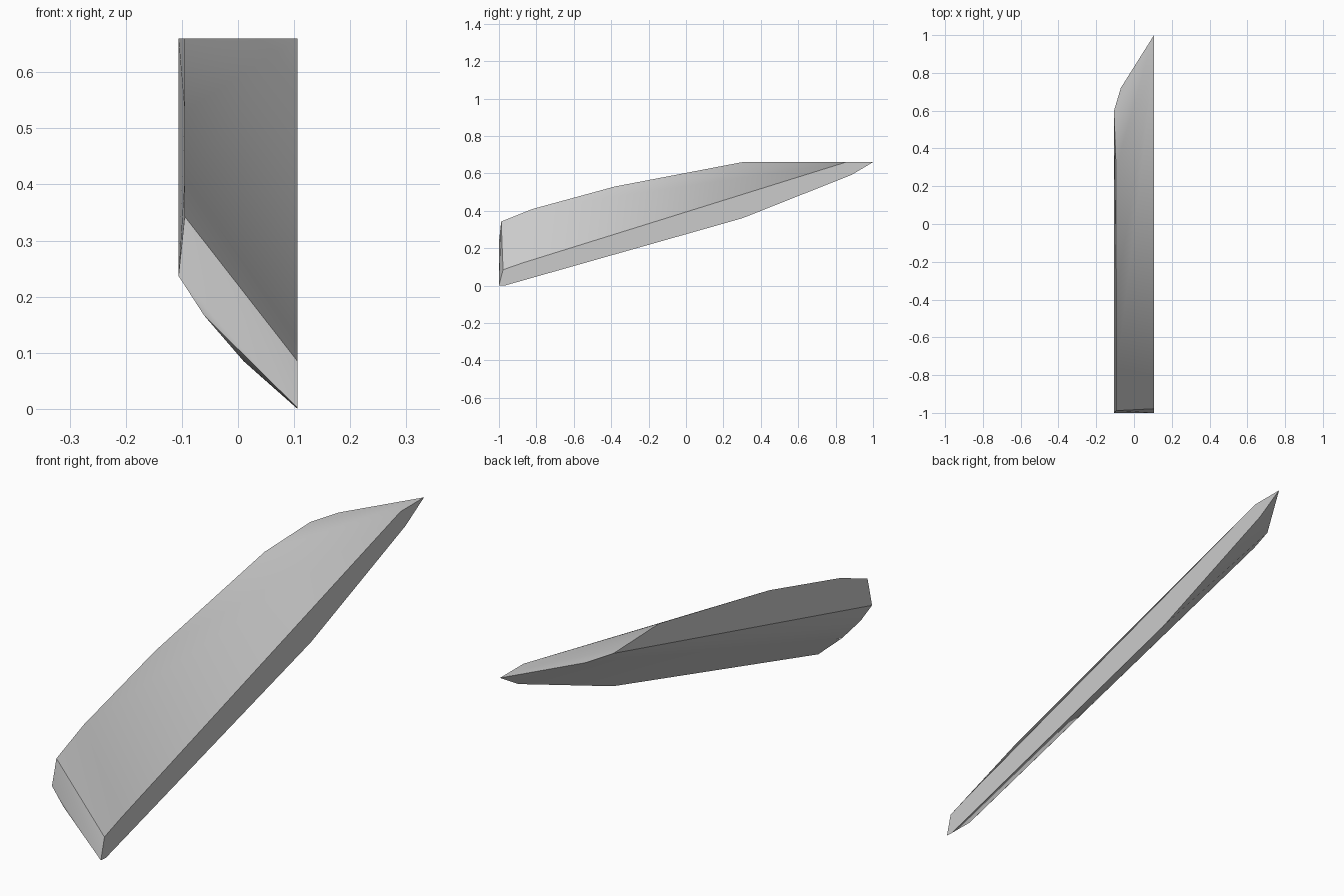
import bpy, bmesh, math

cube = bpy.data.objects.get("Cube")
if cube:
    bpy.data.objects.remove(cube, do_unlink=True)

HALF = 0.106   # half the width
TOP = 0.66     # height of the flat top

# Rim of the tall side, as (y, z), slightly inset from the outer wall
tall_rim = [(-HALF + 0.011, y, z) for y, z in
            [(-0.988, 0.343), (-0.82, 0.41), (-0.38, 0.53), (0.3, TOP)]]

# Outline of the flat wall on the low side, as (y, z)
flat_wall = [(HALF, y, z) for y, z in
             [(-0.978, 0.085), (-0.875, 0.121), (0.855, TOP), (1.0, TOP),
              (0.885, 0.592), (0.3, 0.36), (-0.97, 0.0), (-1.0, 0.002)]]

# Rounded keel at the front end, and where it meets the flat top
keel_front = [(-HALF, -1.0, 0.237), (-0.06, -0.995, 0.166), (0.01, -0.98, 0.085)]
keel_back = [(-HALF, 0.6, TOP), (-0.07, 0.72, TOP)]

# Convex shard wrapped around the outlines
bm = bmesh.new()
for p in tall_rim + flat_wall + keel_front + keel_back:
    bm.verts.new(p)
bmesh.ops.convex_hull(bm, input=bm.verts[:])
bmesh.ops.dissolve_limit(bm, angle_limit=math.radians(0.5),
                         verts=bm.verts[:], edges=bm.edges[:])
bmesh.ops.recalc_face_normals(bm, faces=bm.faces[:])

mesh = bpy.data.meshes.new("stone_shard")
bm.to_mesh(mesh)
bm.free()
shard = bpy.data.objects.new("stone_shard", mesh)
bpy.context.collection.objects.link(shard)

# Single grey material
grey = bpy.data.materials.new("light_grey")
grey.use_nodes = True
colour = (0.6, 0.6, 0.6, 1.0)
grey.diffuse_color = colour
grey.node_tree.nodes["Principled BSDF"].inputs["Base Color"].default_value = colour
mesh.materials.append(grey)

# Soft shading over the shallow facets, crisp main edges
bpy.ops.object.select_all(action='DESELECT')
shard.select_set(True)
bpy.context.view_layer.objects.active = shard
bpy.ops.object.shade_smooth_by_angle(angle=math.radians(30))
